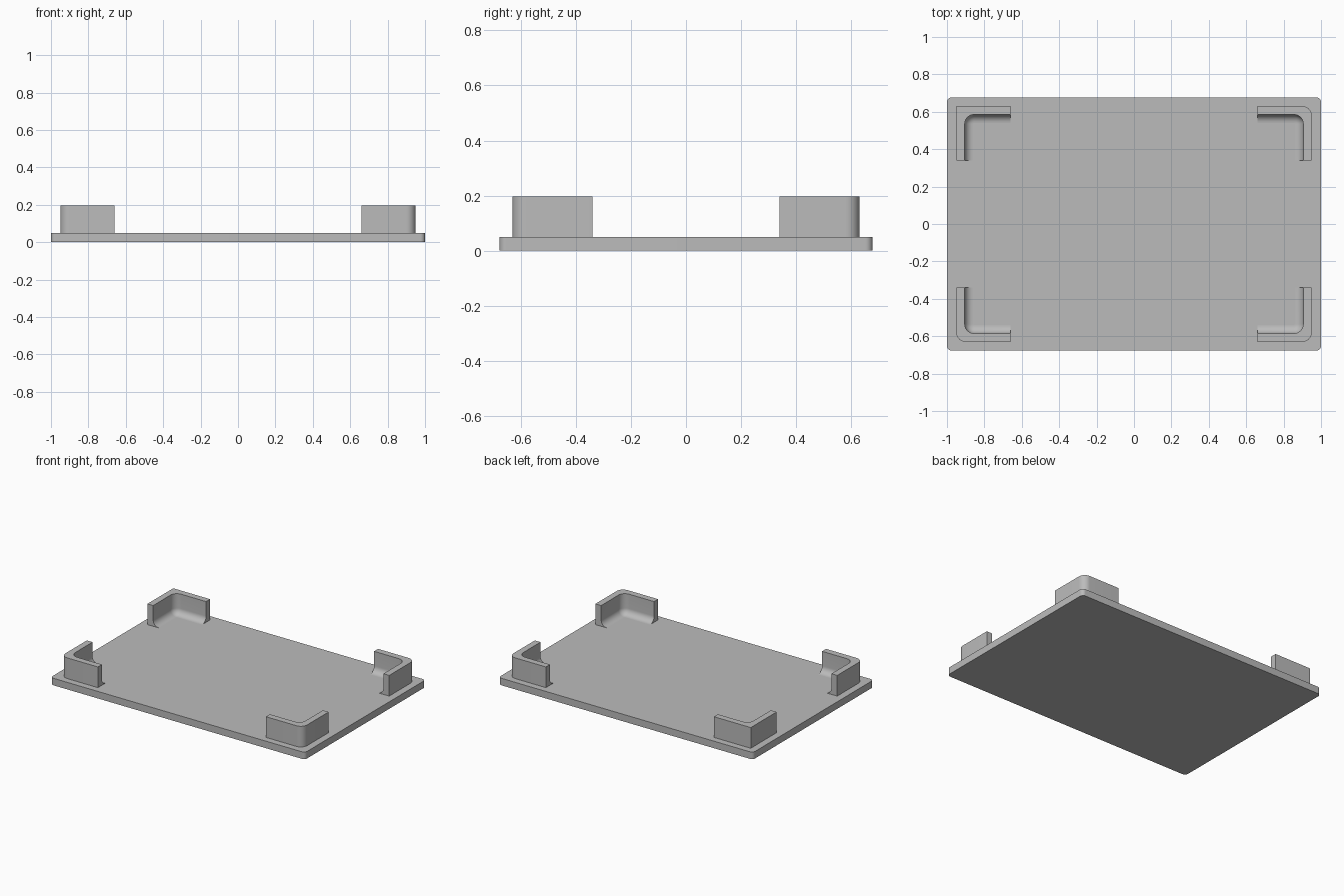
import bpy, bmesh
from math import sin, cos, pi, radians

cube = bpy.data.objects.get("Cube")
if cube:
    bpy.data.objects.remove(cube)

GREY = (0.5, 0.5, 0.5, 1)
grey = bpy.data.materials.new("plain grey")
grey.use_nodes = True
grey.diffuse_color = GREY
grey.node_tree.nodes["Principled BSDF"].inputs["Base Color"].default_value = GREY

HALF_X, HALF_Y, PLATE_TOP = 1.0, 0.677, 0.05
OUT_X, OUT_Y = 0.95, 0.63          # outer faces of the brackets
END_X, END_Y = 0.66, 0.34          # free ends of the bracket arms
WALL, TOP, COVE, ROUND = 0.045, 0.197, 0.045, 0.05
STEPS = 10


def arc(cx, cy, r):
    """Quarter circle from +x round to +y."""
    angles = [i / STEPS * pi / 2 for i in range(STEPS + 1)]
    return [(cx + r * cos(a), cy + r * sin(a)) for a in angles]


def finish(name, bm):
    bmesh.ops.remove_doubles(bm, verts=bm.verts, dist=0.0001)
    bmesh.ops.recalc_face_normals(bm, faces=bm.faces)
    mesh = bpy.data.meshes.new(name)
    bm.to_mesh(mesh)
    bm.free()
    mesh.materials.append(grey)
    obj = bpy.data.objects.new(name, mesh)
    bpy.context.collection.objects.link(obj)
    bpy.ops.object.select_all(action='DESELECT')
    obj.select_set(True)
    bpy.context.view_layer.objects.active = obj
    bpy.ops.object.shade_smooth_by_angle(angle=radians(35))


def base_plate():
    r = 0.025
    quarter = arc(HALF_X - r, HALF_Y - r, r)
    outline = []
    for sx, sy in ((1, 1), (-1, 1), (-1, -1), (1, -1)):
        pts = quarter if sx * sy > 0 else quarter[::-1]
        outline += [(sx * x, sy * y) for x, y in pts]
    bm = bmesh.new()
    face = bm.faces.new([bm.verts.new((x, y, 0)) for x, y in outline])
    side = bmesh.ops.extrude_face_region(bm, geom=[face])
    top = [v for v in side["geom"] if isinstance(v, bmesh.types.BMVert)]
    bmesh.ops.translate(bm, verts=top, vec=(0, 0, PLATE_TOP))
    finish("base_plate", bm)


def rail(inset, r, z):
    """L-shaped line round the corner, moved in from the outer faces."""
    x, y = OUT_X - inset, OUT_Y - inset
    pts = [(x, END_Y)] + arc(x - r, y - r, r) + [(END_X, y)]
    return [(px, py, z) for px, py in pts]


def corner_bracket(name, sx, sy, outer_round):
    # Wall section as a stack of rails, with a cove at the inner foot
    sunk = PLATE_TOP - 0.01
    rails = [rail(0, outer_round, sunk), rail(0, outer_round, TOP),
             rail(WALL, ROUND, TOP)]
    for i in range(STEPS + 1):
        a = i / STEPS * pi / 2
        out = COVE * (1 - cos(a))
        rails.append(rail(WALL + out, ROUND - out,
                          PLATE_TOP + COVE * (1 - sin(a))))
    rails.append(rail(WALL + COVE, ROUND - COVE, sunk))

    bm = bmesh.new()
    rows = [[bm.verts.new((sx * x, sy * y, z)) for x, y, z in line]
            for line in rails]
    for a, b in zip(rows, rows[1:] + rows[:1]):
        for i in range(len(a) - 1):
            bm.faces.new((a[i], a[i + 1], b[i + 1], b[i]))
    for end in (0, -1):
        bm.faces.new([row[end] for row in rows])
    finish(name, bm)


base_plate()
corner_bracket("front_left_bracket", 1, -1, ROUND)
corner_bracket("back_left_bracket", 1, 1, ROUND)
corner_bracket("front_right_bracket", -1, -1, ROUND)
# This bracket keeps a square outer corner
corner_bracket("back_right_bracket", -1, 1, 0)
